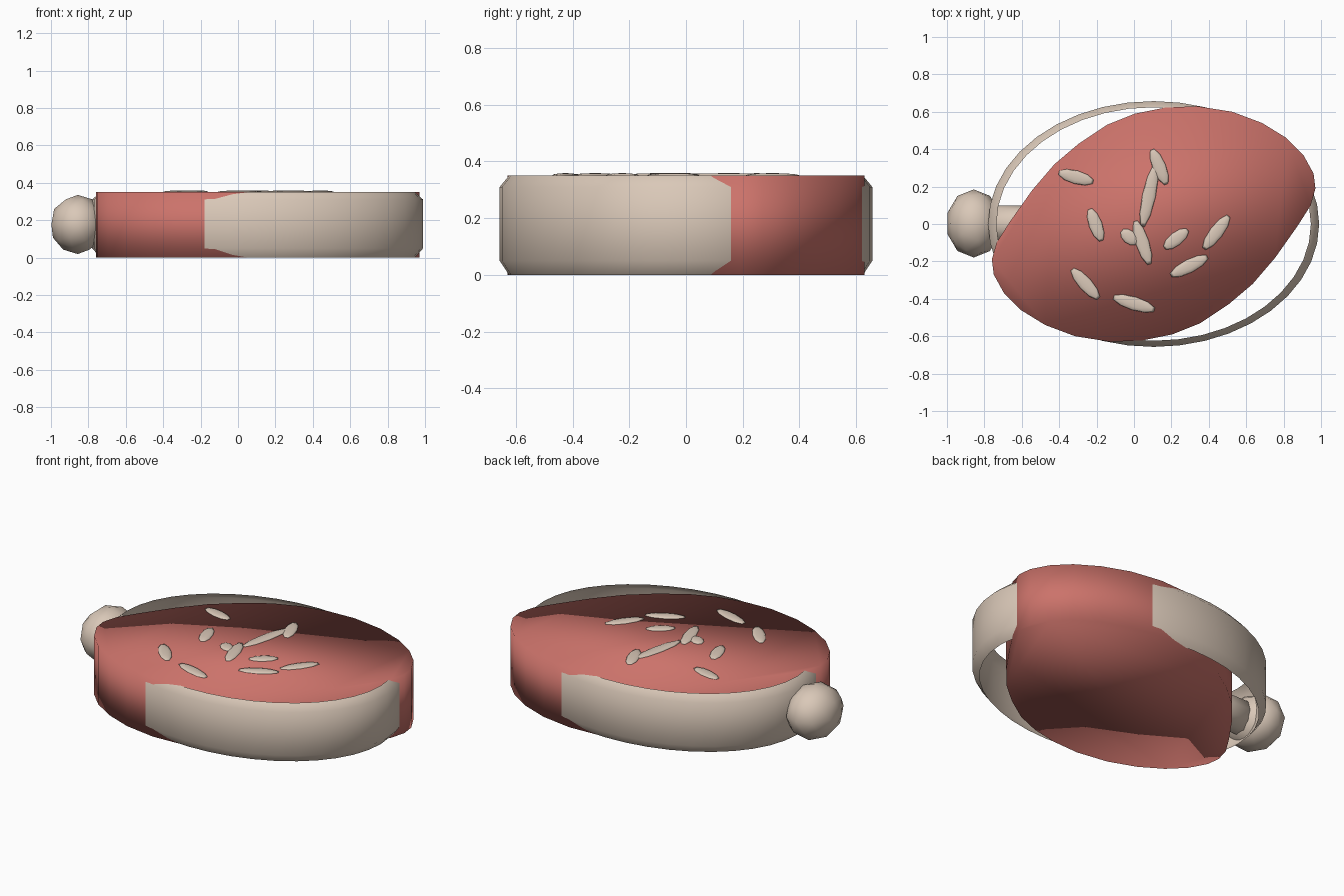
import bpy, bmesh, math
from mathutils import Matrix, Vector

cube = bpy.data.objects.get("Cube")
if cube:
    bpy.data.objects.remove(cube, do_unlink=True)

CX = 0.105       # centre of the slab and the rind
HEIGHT = 0.35


def material(name, rgb):
    m = bpy.data.materials.new(name)
    m.use_nodes = True
    m.diffuse_color = (*rgb, 1)
    m.node_tree.nodes["Principled BSDF"].inputs["Base Color"].default_value = (*rgb, 1)
    return m


RED = material("meat red", (0.60, 0.17, 0.145))
CREAM = material("bone cream", (0.70, 0.58, 0.48))


def finish(name, bm, mat):
    bm.normal_update()
    mesh = bpy.data.meshes.new(name)
    bm.to_mesh(mesh)
    bm.free()
    mesh.materials.append(mat)
    for p in mesh.polygons:
        p.use_smooth = True
    obj = bpy.data.objects.new(name, mesh)
    bpy.context.collection.objects.link(obj)
    return obj


def loft(bm, rings):
    """Skin a stack of equal-length point rings, listed bottom to top."""
    loops = [[bm.verts.new(p) for p in ring] for ring in rings]
    n = len(loops[0])
    for low, high in zip(loops, loops[1:]):
        for i in range(n):
            j = (i + 1) % n
            bm.faces.new((low[i], low[j], high[j], high[i]))
    return loops


# Meat slab: slanted oval, half the outline turned by 180 degrees for the rest
half = [(.865, .19), (.855, .27), (.80, .37), (.71, .46), (.58, .54), (.42, .60),
        (.23, .63), (.06, .622), (-.10, .59), (-.25, .53), (-.40, .43),
        (-.53, .32), (-.65, .18), (-.77, .01), (-.84, -.10)]
outline = half + [(-x, -y) for x, y in half]
bm = bmesh.new()
bottom, top = loft(bm, [[(CX + x, y, z) for x, y in outline] for z in (0, HEIGHT)])
bm.faces.new(top)
bm.faces.new(bottom[::-1])
finish("meat_slab", bm, RED)

# Rind: thin oval band with sloping upper and lower edges
SIDES = 40
bm = bmesh.new()
rings = []
for z, s in ((0, .95), (.05, 1), (HEIGHT - .04, 1), (HEIGHT, .95)):
    ring = []
    for i in range(SIDES):
        a = math.tau * i / SIDES
        ring.append((CX + .885 * s * math.cos(a), .657 * s * math.sin(a), z))
    rings.append(ring)
loft(bm, rings)
finish("rind_band", bm, CREAM)

# Bone: faceted knob and a shaft running into the slab
bm = bmesh.new()
bmesh.ops.create_icosphere(bm, subdivisions=2, radius=1,
                           matrix=Matrix.Translation((-.857, .003, .177))
                           @ Matrix.Diagonal((.148, .182, .158, 1)))
finish("bone_knob", bm, CREAM)

bm = bmesh.new()
bmesh.ops.create_cone(bm, cap_ends=True, segments=10, radius1=.1, radius2=.1, depth=.5,
                      matrix=Matrix.Translation((-.6, 0, .175))
                      @ Matrix.Rotation(math.pi / 2, 4, 'Y'))
finish("bone_shaft", bm, CREAM)

# Fat flecks: flattened ellipsoids on the top face (x, y, length, degrees)
flecks = [(-.31, .25, .2, -15), (-.205, -.005, .19, -70), (-.26, -.32, .22, -48),
          (0, -.425, .24, -17), (.295, -.225, .23, 27), (.225, -.08, .165, 38),
          (.44, -.045, .23, 53), (.045, -.1, .255, -72), (-.025, -.07, .11, -40),
          (.08, .15, .35, 78), (.135, .305, .21, -68)]
for k, (x, y, length, deg) in enumerate(flecks):
    bm = bmesh.new()
    bmesh.ops.create_uvsphere(bm, u_segments=10, v_segments=6, radius=1,
                              matrix=Matrix.Translation((x, y, HEIGHT))
                              @ Matrix.Rotation(math.radians(deg), 4, 'Z')
                              @ Matrix.Diagonal((length / 2, .036, .009, 1)))
    finish(f"fat_fleck_{k + 1}", bm, CREAM)
